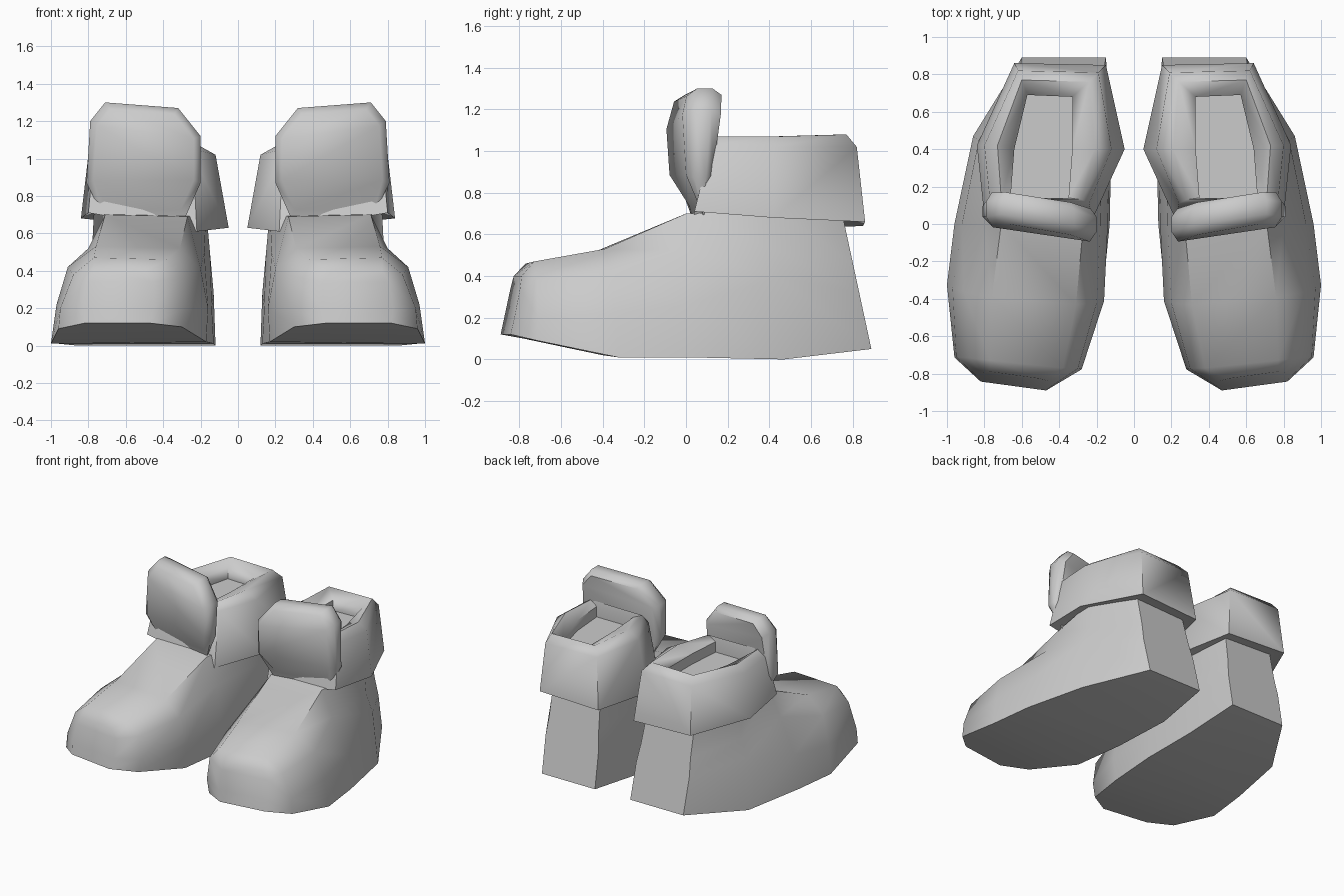
import bpy, bmesh, math

if "Cube" in bpy.data.objects:
    bpy.data.objects.remove(bpy.data.objects["Cube"])


def loft(name, rings, angle=50):
    """Skin equal-sized closed rings, cap both ends with quad strips, mirror to make a pair."""
    bm = bmesh.new()
    loops = [[bm.verts.new(p) for p in ring] for ring in rings]
    n = len(loops[0])
    for a, b in zip(loops, loops[1:]):
        for i in range(n):
            j = (i + 1) % n
            bm.faces.new((a[i], a[j], b[j], b[i]))
    for end in (loops[0], loops[-1]):
        for i in range(n // 2 - 1):
            bm.faces.new((end[i], end[i + 1], end[n - 2 - i], end[n - 1 - i]))
    bmesh.ops.recalc_face_normals(bm, faces=bm.faces)
    mesh = bpy.data.meshes.new(name)
    bm.to_mesh(mesh)
    bm.free()
    mesh.shade_smooth()
    mesh.set_sharp_from_angle(angle=math.radians(angle))
    obj = bpy.data.objects.new(name, mesh)
    bpy.context.collection.objects.link(obj)
    obj.modifiers.new("Mirror", 'MIRROR')
    return obj


# Foot: cross-sections from toe to heel (y at bottom, y at top, skew, [x, z] points)
sections = [
    (-.89, -.83, .14, [(.47, .12), (.45, .2), (.45, .34), (.50, .40), (.77, .40), (.81, .34), (.83, .2), (.82, .12)]),
    (-.78, -.77, .14, [(.30, .10), (.28, .2), (.30, .37), (.38, .46), (.77, .47), (.88, .38), (.95, .2), (.96, .09)]),
    (-.40, -.43, .14, [(.17, .02), (.16, .2), (.20, .41), (.31, .52), (.76, .53), (.91, .42), (.97, .22), (1.0, .01)]),
    (.0, .0, 0, [(.13, .01), (.14, .2), (.18, .50), (.27, .69), (.71, .70), (.80, .52), (.92, .26), (.96, .01)]),
    (.47, .43, 0, [(.12, .0), (.13, .28), (.15, .50), (.17, .72), (.77, .72), (.78, .52), (.83, .39), (.86, .0)]),
    (.89, .75, 0, [(.15, .05), (.16, .32), (.18, .46), (.20, .70), (.60, .70), (.60, .46), (.61, .32), (.60, .05)]),
]
rings = []
for yb, yt, skew, pts in sections:
    zb, zt = pts[0][1], pts[3][1]
    rings.append([(x, yb + (yt - yb) * (z - zb) / (zt - zb) + skew * max(0, x - .48), z)
                  for x, z in pts])
loft("boot_foot", rings)

# Cuff: padded collar, from inner floor up over the rim and down the flared outside
opening = [(.35, .14), (.33, .40), (.33, .68), (.57, .69), (.64, .40), (.66, .14)]
rim = [(.28, .13, 1.06), (.21, .40, 1.07), (.24, .76, 1.08),
       (.60, .77, 1.08), (.73, .42, 1.07), (.71, .14, 1.07)]
shoulder = [(.24, .11, 1.01), (.12, .40, 1.02), (.19, .81, 1.02),
            (.62, .82, 1.02), (.80, .42, 1.02), (.77, .12, 1.03)]
hem = [(.22, .03, .61), (.05, .40, .63), (.15, .85, .64),
       (.64, .86, .66), (.84, .42, .68), (.80, .04, .71)]
tuck = [(.45 + .8 * (x - .45), .42 + .8 * (y - .42), z + .02) for x, y, z in hem]
loft("boot_cuff", [[(x, y, .95) for x, y in opening],
                   [(x, y, 1.03) for x, y in opening],
                   rim, shoulder, hem, tuck], 60)

# Tongue: thick rounded pad leaning over the instep
outline = [(.28, .69), (.20, .87), (.20, 1.12), (.32, 1.27),
           (.71, 1.30), (.79, 1.20), (.81, .87), (.72, .69)]


def tongue_ring(t, scale):
    ring = []
    for x, z in outline:
        front = -.055 + .5 * max(0, .9 - z) + .3 * max(0, z - 1.2)
        back = .065 + .13 * (z - .7)
        ring.append((.5 + (x - .5) * scale, front + (back - front) * t + .13 * (x - .5),
                     1.0 + (z - 1.0) * scale))
    return ring


loft("boot_tongue", [tongue_ring(t, s) for t, s in ((0, .88), (.3, 1), (.75, 1), (1, .9))], 60)
